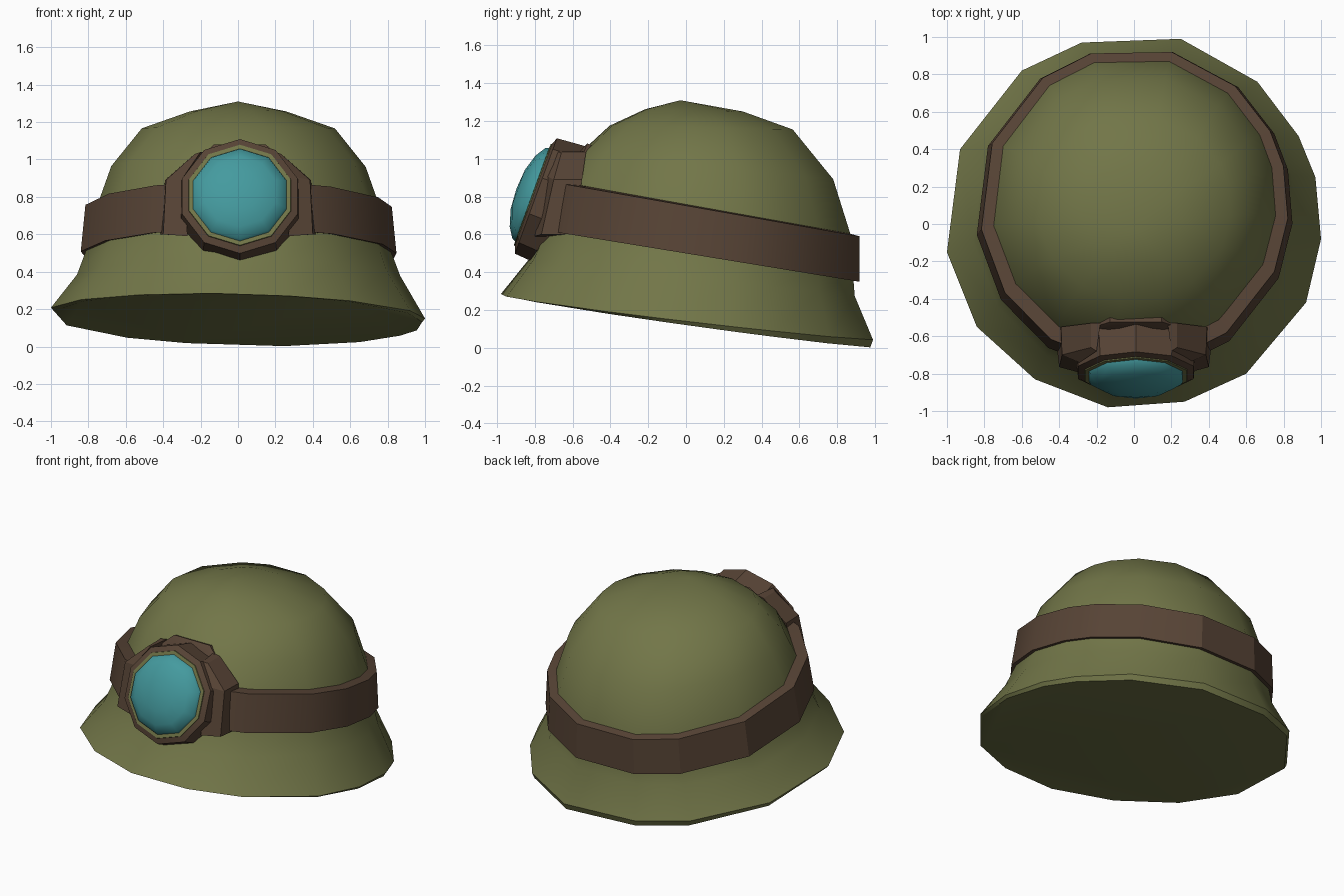
import bpy, bmesh, math
from mathutils import Vector, Matrix

if "Cube" in bpy.data.objects:
    bpy.data.objects.remove(bpy.data.objects["Cube"])


def material(name, rgb):
    m = bpy.data.materials.new(name)
    m.diffuse_color = (*rgb, 1)
    m.use_nodes = True
    m.node_tree.nodes["Principled BSDF"].inputs["Base Color"].default_value = m.diffuse_color
    return m


OLIVE = material("olive cloth", (0.168, 0.181, 0.065))
BROWN = material("brown leather", (0.095, 0.057, 0.036))
TEAL = material("teal glass", (0.058, 0.325, 0.345))


def loft(name, rings, mat, closed=False, cap_start=False, cap_end=False, angle=32):
    """Skin a list of equal-length point rings; a closed loft joins last to first."""
    bm = bmesh.new()
    rows = [[bm.verts.new(p) for p in ring] for ring in rings]
    n = len(rows[0])
    pairs = list(zip(rows, rows[1:]))
    if closed:
        pairs.append((rows[-1], rows[0]))
    for a, b in pairs:
        for i in range(n):
            j = (i + 1) % n
            bm.faces.new((a[i], a[j], b[j], b[i]))
    if cap_start:
        bm.faces.new(rows[0][::-1])
    if cap_end:
        bm.faces.new(rows[-1])
    bmesh.ops.remove_doubles(bm, verts=bm.verts, dist=1e-4)
    bmesh.ops.recalc_face_normals(bm, faces=bm.faces)
    me = bpy.data.meshes.new(name)
    bm.to_mesh(me)
    bm.free()
    me.materials.append(mat)
    ob = bpy.data.objects.new(name, me)
    bpy.context.collection.objects.link(ob)
    bpy.ops.object.select_all(action='DESELECT')
    ob.select_set(True)
    bpy.context.view_layer.objects.active = ob
    bpy.ops.object.shade_smooth_by_angle(angle=math.radians(angle))
    return ob


# Irregular brim outline seen from above; its directions guide the other rings
outline = [(0.25, 0.99), (-0.28, 0.97), (-0.60, 0.82), (-0.93, 0.40), (-1.0, -0.15),
           (-0.84, -0.55), (-0.53, -0.83), (-0.14, -0.98), (0.27, -0.95), (0.60, -0.80),
           (0.92, -0.42), (1.0, -0.08), (0.97, 0.25), (0.88, 0.47), (0.66, 0.76)]
directions = [Vector(p).normalized() for p in outline]


def tilted_ring(rx, y_front, y_back, z_front, z_back):
    """Elliptical ring that slopes evenly from front to back."""
    yc, ry = (y_front + y_back) / 2, (y_back - y_front) / 2
    return [(rx * d.x, yc + ry * d.y,
             z_front + (z_back - z_front) * (d.y + 1) / 2) for d in directions]


# Helmet shell: brim, flare and dome
brim_z = lambda x, y: 0.145 - 0.138 * y - 0.025 * x
shell = [[(x * 0.985, y * 0.985, brim_z(x, y)) for x, y in outline],
         [(x, y, brim_z(x, y) + 0.02 * (1 + y)) for x, y in outline]]
shell += [tilted_ring(*r) for r in (
    (0.87, -0.84, 0.92, 0.47, 0.27),
    (0.82, -0.77, 0.91, 0.62, 0.38),
    (0.77, -0.69, 0.90, 0.84, 0.58),
    (0.685, -0.58, 0.80, 1.02, 0.89),
    (0.52, -0.41, 0.58, 1.175, 1.155),
    (0.26, -0.22, 0.31, 1.262, 1.25),
    (0.0, -0.03, -0.03, 1.31, 1.31))]
loft("helmet_shell", shell, OLIVE, cap_start=True, angle=42)

# Leather strap around the dome
loft("strap", [tilted_ring(*r) for r in (
    (0.85, -0.80, 0.945, 0.63, 0.345),
    (0.825, -0.75, 0.945, 0.885, 0.585),
    (0.75, -0.67, 0.89, 0.88, 0.60),
    (0.77, -0.70, 0.88, 0.63, 0.36))], BROWN, closed=True, angle=25)

# Lamp: rings around an axis that leans back
LAMP = Matrix.Translation((0.01, -0.785, 0.80)) @ Matrix.Rotation(math.radians(70), 4, 'X')


def lamp_ring(r, depth, n=10, rz=None, lift=0.0):
    rz = r if rz is None else rz
    return [LAMP @ Vector((r * math.cos(t), lift + rz * math.sin(t), depth))
            for t in (2 * math.pi * (i + 0.5) / n for i in range(n))]


loft("lamp_housing", [
    lamp_ring(0.27, -0.04), lamp_ring(0.285, 0.025), lamp_ring(0.325, 0.01),
    lamp_ring(0.335, -0.12), lamp_ring(0.345, -0.27)],
    BROWN, cap_start=True, cap_end=True, angle=25)

# Raised collar where the lamp meets the dome
loft("lamp_collar", [
    lamp_ring(0.325, -0.13, 8, 0.30, 0.03), lamp_ring(0.36, -0.15, 8, 0.345, 0.035),
    lamp_ring(0.36, -0.26, 8, 0.345, 0.035), lamp_ring(0.30, -0.32, 8, 0.29, 0.03)],
    BROWN, cap_start=True, cap_end=True, angle=25)

# Thin worn rim and bulging glass
loft("lamp_rim", [lamp_ring(0.288, 0.022), lamp_ring(0.286, 0.030), lamp_ring(0.25, 0.032)],
     OLIVE, cap_end=True)
loft("lamp_glass", [
    lamp_ring(0.264, 0.028), lamp_ring(0.255, 0.05), lamp_ring(0.20, 0.085),
    lamp_ring(0.11, 0.112), lamp_ring(0.0, 0.12)], TEAL, angle=60)

# Strap brackets on both sides of the lamp
for side, label in ((-1, "left"), (1, "right")):
    low = [(0.27, -0.80, 0.59), (0.40, -0.765, 0.60), (0.42, -0.60, 0.60), (0.27, -0.60, 0.59)]
    high = [(0.29, -0.74, 0.91), (0.385, -0.70, 0.89), (0.39, -0.55, 0.89), (0.25, -0.55, 0.93)]
    top = [(0.20, -0.68, 1.04), (0.23, -0.66, 1.03), (0.23, -0.53, 1.03), (0.18, -0.53, 1.04)]
    loft(label + "_lamp_bracket",
         [[(side * x, y, z) for x, y, z in ring] for ring in (low, high, top)],
         BROWN, cap_start=True, cap_end=True, angle=25)
